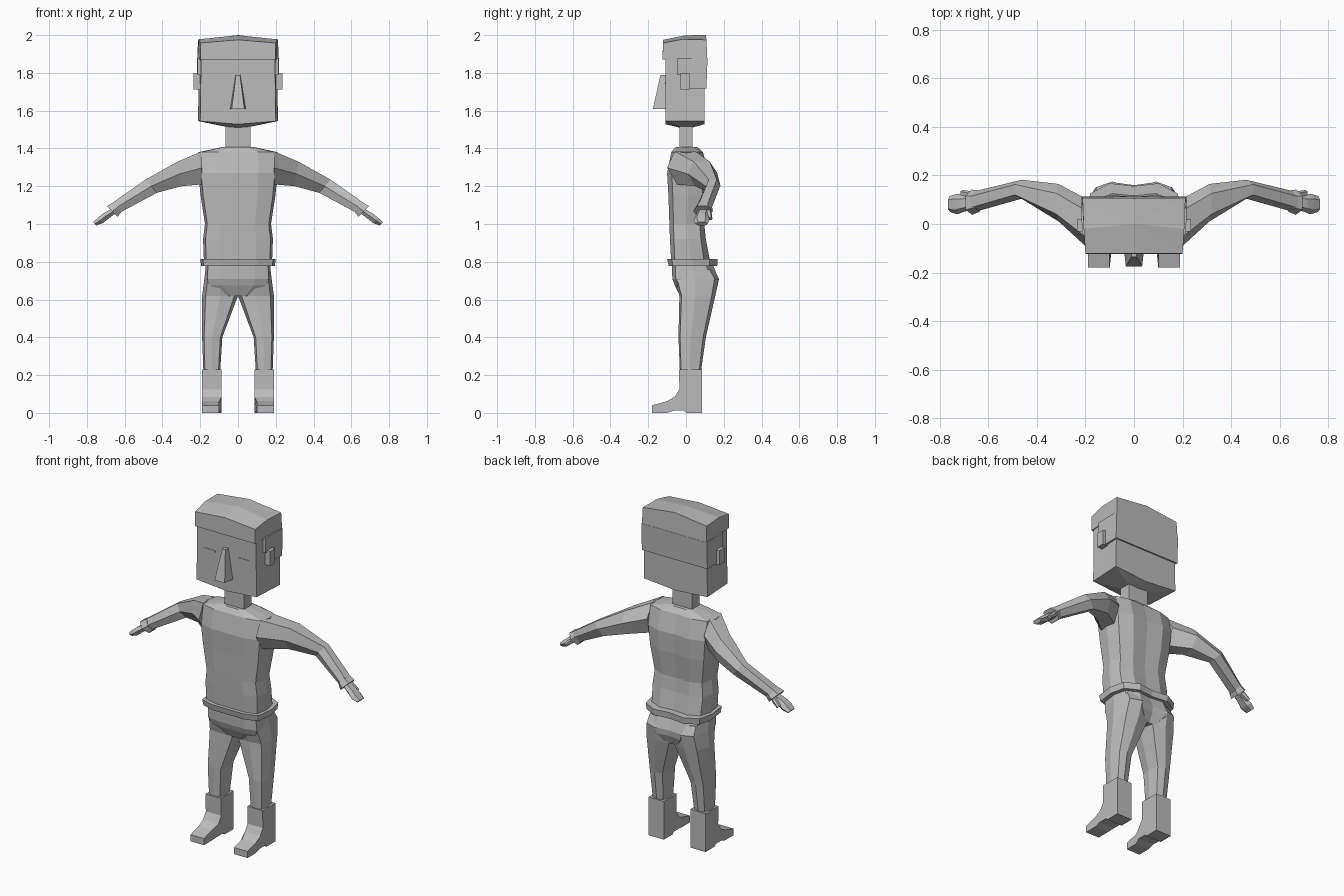
import bpy, bmesh

grey = bpy.data.materials.new("plain grey")
grey.diffuse_color = (0.5, 0.5, 0.5, 1)


def loft(name, rings, mirror=False):
    """Skin a list of equal-length point rings and cap both ends."""
    bm = bmesh.new()
    vs = [[bm.verts.new(p) for p in r] for r in rings]
    n = len(rings[0])
    for a, b in zip(vs, vs[1:]):
        for i in range(n):
            j = (i + 1) % n
            bm.faces.new((a[i], a[j], b[j], b[i]))
    for end in (vs[0], vs[-1]):
        if (end[0].co - end[1].co).length > 1e-5 or (end[0].co - end[2].co).length > 1e-5:
            bm.faces.new(end)
    bmesh.ops.remove_doubles(bm, verts=bm.verts, dist=1e-5)
    bmesh.ops.recalc_face_normals(bm, faces=bm.faces)
    me = bpy.data.meshes.new(name)
    bm.to_mesh(me)
    bm.free()
    me.materials.append(grey)
    ob = bpy.data.objects.new(name, me)
    bpy.context.collection.objects.link(ob)
    if mirror:
        m = ob.modifiers.new("mirror", 'MIRROR')
        m.use_clip = False
        m.use_mirror_merge = False
    return ob


def sym(half):
    """Complete a half outline (front to back, x >= 0) to both sides."""
    return half + [(-x, y, z) for x, y, z in half[-2:0:-1]]


def body(z, x, f, b):
    """Boxy trunk cross-section with a shallow spine groove."""
    m = (f + b) / 2
    return sym([(0, f, z), (.52 * x, f, z), (.93 * x, f * .75, z), (x, m, z),
                (.9 * x, b * .75, z), (.5 * x, b, z), (0, b * .93, z)])


def box(name, x0, x1, y0, y1, z0, z1, mirror=True):
    return loft(name, [[(x0, y0, z), (x1, y0, z), (x1, y1, z), (x0, y1, z)]
                       for z in (z0, z1)], mirror)


# Trunk, belt and pelvis
loft("torso", [body(*r) for r in (
    (.79, .18, -.078, .13), (.92, .185, -.085, .105), (1.0, .175, -.088, .097),
    (1.15, .198, -.093, .115), (1.27, .21, -.1, .12), (1.38, .21, -.078, .09),
    (1.408, .08, -.055, .06))])
loft("belt", [body(*r) for r in ((.778, .195, -.092, .165), (.815, .2, -.1, .168))])
loft("pelvis", [body(*r) for r in (
    (.79, .17, -.076, .14), (.71, .175, -.072, .172), (.675, .16, -.06, .168),
    (.62, .075, -.032, .14))])


# Legs
def leg(z, xi, xo, f, b):
    w, d = xo - xi, b - f
    return [(xi + w * u, f + d * v, z) for u, v in (
        (.1, .06), (.5, 0), (.9, .06), (1, .45), (.88, .9), (.5, 1), (.1, .9), (0, .45))]


loft("leg", [leg(*r) for r in (
    (.76, .005, .172, -.06, .145), (.71, .0, .178, -.062, .175),
    (.62, .0, .19, -.035, .155), (.4, .083, .19, -.04, .105),
    (.21, .095, .183, -.032, .078))], True)

# Boots: side profile swept across the foot
boot = ((-.037, .23), (-.035, .125), (-.06, .085), (-.1, .062), (-.18, .04),
        (-.18, .0), (-.1, .0), (-.065, .012), (-.01, .012), (.0, 0),
        (.085, 0), (.085, .23))
loft("boot", [[(x + (.012 if y < -.09 and x < .12 else 0), y, z) for y, z in boot]
              for x in (.088, .19)], True)


# Arms, cuffs and hands
def limb(xt, zt, xb, zb, f, b):
    return [(xt + (xb - xt) * t, f + (b - f) * s, zt + (zb - zt) * t) for t, s in (
        (0, .2), (0, .75), (.45, 1), (1, .8), (1, .25), (.5, 0))]


loft("arm", [limb(*r) for r in (
    (.19, 1.385, .19, 1.21, -.1, .1), (.32, 1.33, .3, 1.2, .01, .165),
    (.49, 1.235, .43, 1.165, .105, .182), (.675, 1.105, .635, 1.055, .05, .135))], True)
loft("cuff", [limb(*r) for r in (
    (.655, 1.115, .62, 1.06, .05, .138), (.695, 1.095, .638, 1.038, .038, .142))], True)
loft("hand", [limb(*r) for r in (
    (.67, 1.08, .65, 1.055, .06, .125), (.715, 1.055, .69, 1.025, .05, .12),
    (.74, 1.035, .715, 1.005, .04, .125), (.767, 1.01, .75, .992, .05, .115))], True)
loft("thumb", [limb(*r) for r in (
    (.675, 1.075, .66, 1.05, .1, .135), (.715, 1.035, .70, 1.02, .115, .14))], True)

# Neck and head
box("neck", -.065, .065, -.035, .035, 1.39, 1.54, False)


def skull(xf, xb, f, b, zc, ze):
    xm = (xf + xb) / 2
    return sym([(0, f, zc), (xf, f, ze), (xm, 0, ze), (xb, b, ze), (0, b, zc)])


loft("head", [[(0, .0, 1.502)] * 8, skull(.2, .212, -.108, .098, 1.528, 1.545),
              skull(.195, .205, -.11, .1, 1.9, 1.9)])
loft("nose", [[(-w, -.1, z), (w, -.1, z), (w * .8, y, z), (-w * .8, y, z)]
              for z, w, y in ((1.61, .042, -.175), (1.79, .013, -.135))])
box("eyelid", .075, .15, -.112, -.1, 1.742, 1.752)

# Ears
box("ear", .19, .235, -.03, .018, 1.712, 1.8)

# Hair: cap, back and sideburns
loft("hair_cap", [skull(.198, .215, -.124, .113, 1.872, 1.872),
                  skull(.2, .213, -.122, .108, 1.975, 1.958)[:2] +
                  [(.207, -.02, 1.978), (.212, .108, 1.975), (0, .106, 2.0),
                   (-.212, .108, 1.975), (-.207, -.02, 1.978), (-.2, -.122, 1.958)],
                  [(0, 0, 1.999)] * 8])
loft("hair_back", [[(-.216, .005, z), (.216, .005, z), (.218, y, z),
                    (0, y, z), (-.218, y, z)] for z, y in ((1.718, .108), (1.88, .114))])
box("sideburn", .18, .215, -.045, .01, 1.79, 1.88)
